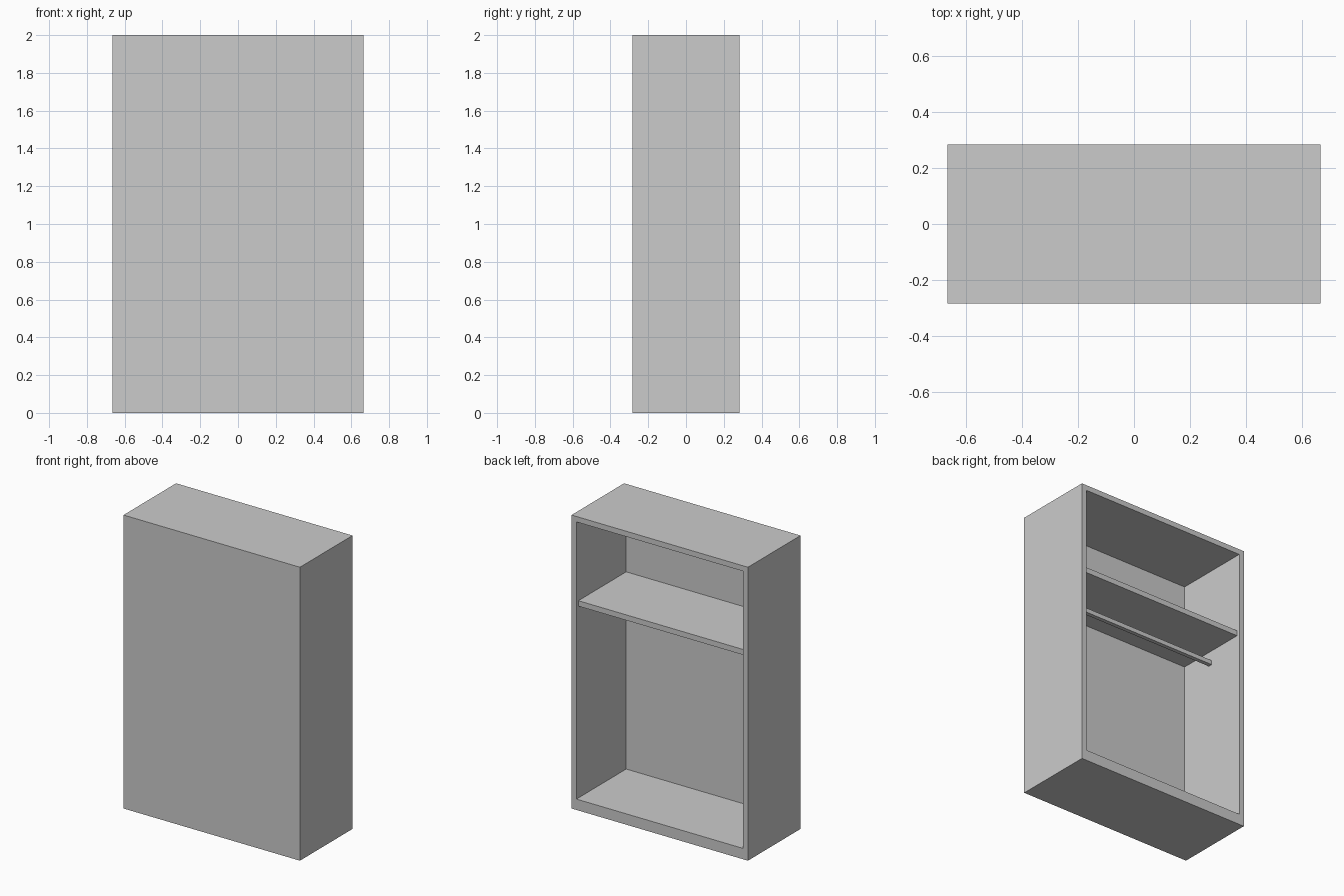
import bpy

if "Cube" in bpy.data.objects:
    bpy.data.objects.remove(bpy.data.objects["Cube"])

W, D, H = 0.665, 0.283, 2.0      # half width, half depth, height
T = 0.037                        # board thickness
FRONT = 0.03                     # front panel thickness
BASE = 0.074                     # floor thickness
INNER_FRONT = -D + FRONT


def board(name, x, y, z):
    """Box from (min, max) ranges on each axis."""
    bpy.ops.mesh.primitive_cube_add(size=1)
    ob = bpy.context.object
    ob.name = name
    ranges = (x, y, z)
    ob.location = [(a + b) / 2 for a, b in ranges]
    ob.scale = [b - a for a, b in ranges]
    bpy.ops.object.transform_apply(location=False, rotation=False, scale=True)
    return ob


inside = (-W + T, W - T)

# closed front panel
board("front_panel", (-W, W), (-D, INNER_FRONT), (0, H))

# side walls
board("left_side", (-W, -W + T), (INNER_FRONT, D), (0, H))
board("right_side", (W - T, W), (INNER_FRONT, D), (0, H))

# top and floor, flush with the open back
board("top_board", inside, (INNER_FRONT, D), (H - T, H))
board("floor_board", inside, (INNER_FRONT, D), (0, BASE))

# shelf, slightly recessed from the back opening
board("shelf", inside, (INNER_FRONT, D - 0.021), (1.381, 1.418))

# square hanging rail under the shelf
board("hanging_rail", inside, (-0.015, 0.013), (1.281, 1.311))
